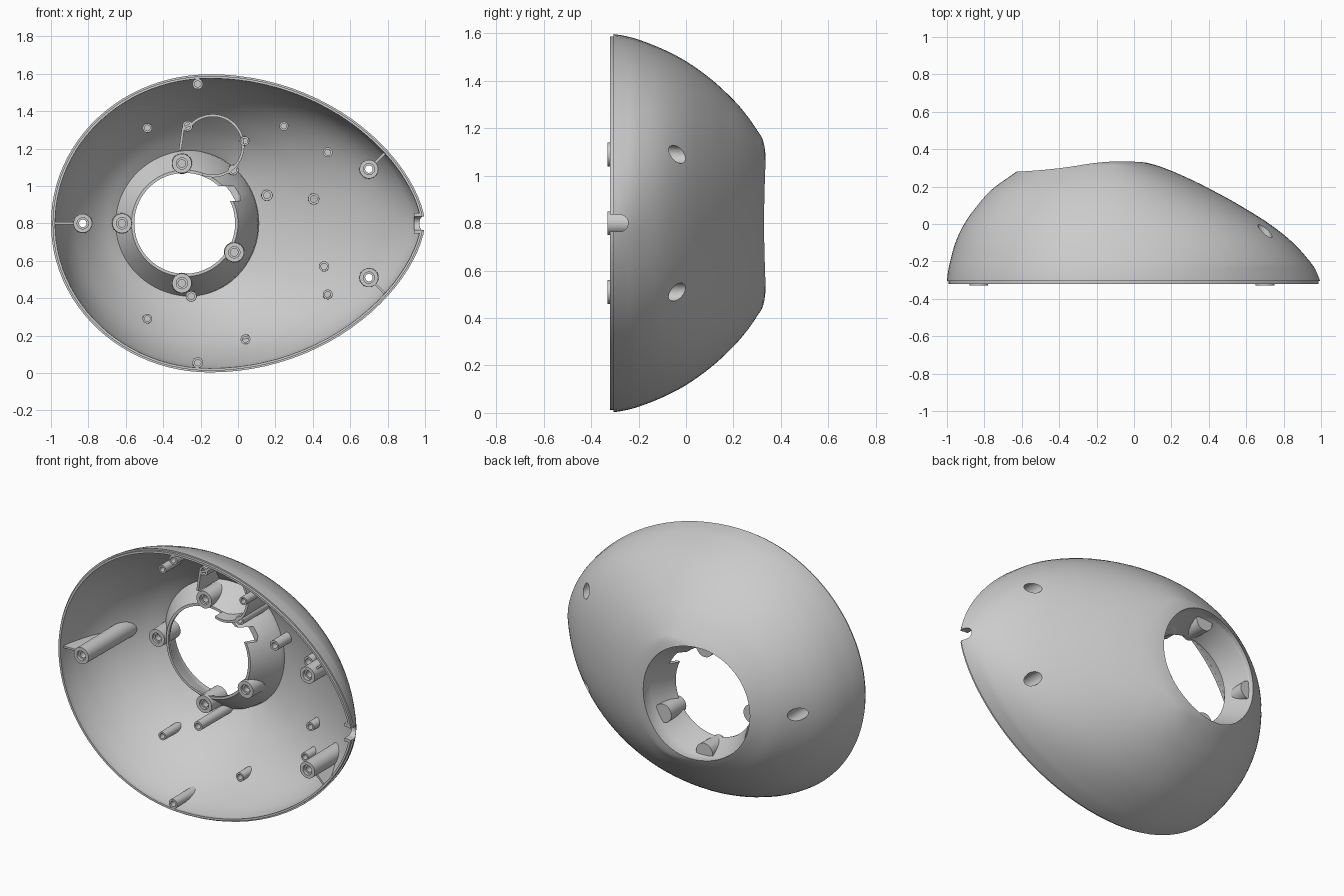
import bpy, bmesh, math
from mathutils import Vector

if "Cube" in bpy.data.objects:
    bpy.data.objects.remove(bpy.data.objects["Cube"])

CZ = 0.8            # height of the egg's long axis
HX = -0.285         # x of the round opening
# egg sections: y, left x, right x, widest x, half height, pointedness
KEYS = [(-.305, -1, 1, -.15, .797, 1.25), (-.26, -.995, .98, -.15, .79, 1.2),
        (-.2, -.983, .94, -.15, .774, 1.1), (-.1, -.955, .85, -.15, .735, .98),
        (0, -.908, .725, -.15, .683, .92), (.1, -.838, .565, -.15, .612, .92),
        (.18, -.765, .42, -.15, .54, .95), (.24, -.685, .30, -.14, .475, .98),
        (.3, -.59, .16, -.14, .392, 1), (.33, -.47, .055, -.13, .328, 1),
        (.35, -.33, -.08, -.17, .15, 1)]


def sections(sub=4):
    out = []
    n = len(KEYS)
    for i in range(n - 1):
        a, b, c, d = (KEYS[max(0, min(n - 1, i + k))] for k in (-1, 0, 1, 2))
        for s in range(sub):
            t = s / sub
            out.append(tuple(.5 * (2 * q + (r - p) * t + (2 * p - 5 * q + 4 * r - w) * t * t
                                   + (3 * q - p - 3 * r + w) * t ** 3)
                             for p, q, r, w in zip(a, b, c, d)))
    return out + [KEYS[-1]]


def egg(sec, inset, y, n=96):
    _, xl, xr, m, h, p = sec
    pts = []
    for i in range(n):
        t = 2 * math.pi * i / n
        c, s = math.cos(t), math.sin(t)
        x = m + (xr - inset - m) * c if c > 0 else m + (m - xl - inset) * c
        k = p if c > 0 else 1
        pts.append((x, y, CZ + math.copysign(abs(s) ** k, s) * (h - inset)))
    return pts


def loft(bm, rings, closed=False):
    loops = [[bm.verts.new(p) for p in r] for r in rings]
    n = len(loops[0])
    pairs = list(zip(loops, loops[1:])) + ([(loops[-1], loops[0])] if closed else [])
    for a, b in pairs:
        for i in range(n):
            j = (i + 1) % n
            bm.faces.new((a[i], a[j], b[j], b[i]))
    if not closed:
        bm.faces.new(loops[0])
        bm.faces.new(loops[-1])


def make(name, build):
    bm = bmesh.new()
    build(bm)
    bmesh.ops.recalc_face_normals(bm, faces=bm.faces[:])
    me = bpy.data.meshes.new(name)
    bm.to_mesh(me)
    bm.free()
    ob = bpy.data.objects.new(name, me)
    bpy.context.collection.objects.link(ob)
    return ob


def dome(name, inset, extra=None):
    def build(bm):
        rings = [egg(KEYS[0], inset, extra)] if extra else []
        for s in sections():
            f = (s[0] + .305) / .655
            rings.append(egg(s, inset, s[0] - inset * f))
        loft(bm, rings)
    return make(name, build)


def lathe(bm, prof, cx, cz, n=32):
    # profile of (radius, y) turned about an axis along y
    loft(bm, [[(cx + r * math.cos(2 * math.pi * i / n), y, cz + r * math.sin(2 * math.pi * i / n))
               for i in range(n)] for r, y in prof])


def wall(bm, path, th, y0, y1):
    # thin upright wall following a path in the x-z plane
    P = [Vector(p) for p in path]
    left, right = [], []
    for i, p in enumerate(P):
        d = (P[min(i + 1, len(P) - 1)] - P[max(i - 1, 0)]).normalized()
        q = Vector((-d.y, d.x)) * th / 2
        left.append(p + q)
        right.append(p - q)
    out = left + right[::-1]
    loft(bm, [[(p.x, y, p.y) for p in out] for y in (y0, y1)])


def boolean(ob, other, op):
    m = ob.modifiers.new("cut", 'BOOLEAN')
    m.operation, m.object, m.solver = op, other, 'EXACT'
    bpy.context.view_layer.objects.active = ob
    bpy.ops.object.modifier_apply(modifier=m.name)


SCREWS = [(-.83, .8), (.7, 1.09), (.7, .51)]
BOSSES = [(-.62, .8), (-.3, 1.12), (-.02, .645), (-.3, .48)]
# small pegs: x, z, radius, front y
PEGS = [(-.215, 1.545, .028, -.32), (-.215, .055, .028, -.32), (-.485, 1.31, .025, -.04),
        (-.485, .29, .025, -.04), (.245, 1.32, .024, -.04), (.48, 1.18, .026, -.04),
        (.48, .42, .026, -.04), (.04, .18, .026, -.04), (-.25, .41, .028, -.03),
        (.155, .95, .03, .13), (.405, .93, .03, .1), (.46, .57, .027, .04),
        (-.27, 1.32, .028, .05), (.035, 1.24, .025, .0), (-.025, 1.085, .027, .05)]

# ---- helper volumes
cavity = dome("cavity_cutter", .021, -.4)
trim = dome("trim_volume", .011, -.4)
opening = make("opening_cutter", lambda bm: lathe(
    bm, [(.266, -.1), (.27, .135), (.342, .26), (.35, .5)], HX, CZ, 72))
notch = make("key_notch_cutter", lambda bm: wall(bm, [(-.12, .96), (.01, .96)], .08, .05, .18))


def bores_build(bm):
    for x, z in SCREWS:
        lathe(bm, [(.02, -.5), (.02, -.25), (.038, -.25), (.038, .6)], x, z)
    for x, z in BOSSES:
        lathe(bm, [(.02, -.1), (.02, .15), (.034, .15), (.034, .225)], x, z)


def cable_build(bm):
    prof = [(-.28 + .036 * math.sin(math.pi * i / 12), CZ + .036 * math.cos(math.pi * i / 12))
            for i in range(13)] + [(-.4, CZ - .036), (-.4, CZ + .036)]
    loft(bm, [[(x, y, z) for y, z in prof] for x in (.85, 1.1)])


bores = make("bore_cutter", bores_build)
cable = make("cable_cutter", cable_build)
helpers = [cavity, trim, opening, notch, bores, cable]

# ---- outer shell
shell = dome("outer_shell", 0)
for c in (cavity, opening, bores, cable):
    boolean(shell, c, 'DIFFERENCE')

# ---- stepped lip round the open front
lip = make("front_lip", lambda bm: loft(bm, [egg(KEYS[0], i, y) for i, y in
           ((.009, -.32), (.009, -.30), (.022, -.30), (.022, -.32))], True))
boolean(lip, cable, 'DIFFERENCE')

# ---- tapered collar round the opening
collar = make("opening_collar", lambda bm: lathe(bm, [(.285, .12), (.392, .26), (.42, .45)], HX, CZ, 72))
for op, c in (('INTERSECT', trim), ('DIFFERENCE', opening), ('DIFFERENCE', bores), ('DIFFERENCE', notch)):
    boolean(collar, c, op)


# ---- posts, bosses and pegs
def posts_build(bm):
    for x, z in SCREWS:
        lathe(bm, [(.056, .5), (.05, -.33), (.03, -.33), (.03, -.31)], x, z)


def boss_build(bm):
    for x, z in BOSSES:
        lathe(bm, [(.056, .25), (.052, .1), (.03, .1), (.03, .115)], x, z)


def pegs_build(bm):
    for x, z, r, y in PEGS:
        lathe(bm, [(r * 1.1, .5), (r, y), (r * .6, y), (r * .6, y + .07)], x, z, 20)


def ribs_build(bm):
    wall(bm, [(-1.02, .8), (-.87, .8)], .012, -.29, .5)
    for s in (1, -1):
        wall(bm, [(.73, CZ + s * .32), (.85, CZ + s * .44)], .012, -.29, .5)


# ---- curved retaining wall above the opening
def holder_build(bm):
    path = [(-.135 + .162 * math.cos(math.radians(a)), 1.215 + .162 * math.sin(math.radians(a)))
            for a in range(-110, 136, 7)]
    wall(bm, path + [(-.293, 1.31), (-.31, 1.19)], .014, .05, .5)


def seat_build(bm):
    wall(bm, [(.94, CZ), (1.05, CZ)], .11, -.315, -.2)


parts = [make("screw_posts", posts_build), make("collar_bosses", boss_build),
         make("small_pegs", pegs_build), make("post_ribs", ribs_build),
         make("round_holder_wall", holder_build), make("cable_seat", seat_build)]
for p, cuts in zip(parts, ([bores], [bores], [opening], [bores], [opening], [cable])):
    boolean(p, trim, 'INTERSECT')
    for c in cuts:
        boolean(p, c, 'DIFFERENCE')

# ---- finish
for h in helpers:
    bpy.data.objects.remove(h)
for ob in [shell, lip, collar] + parts:
    bpy.ops.object.select_all(action='DESELECT')
    ob.select_set(True)
    bpy.context.view_layer.objects.active = ob
    bpy.ops.object.shade_smooth_by_angle(angle=math.radians(30))
